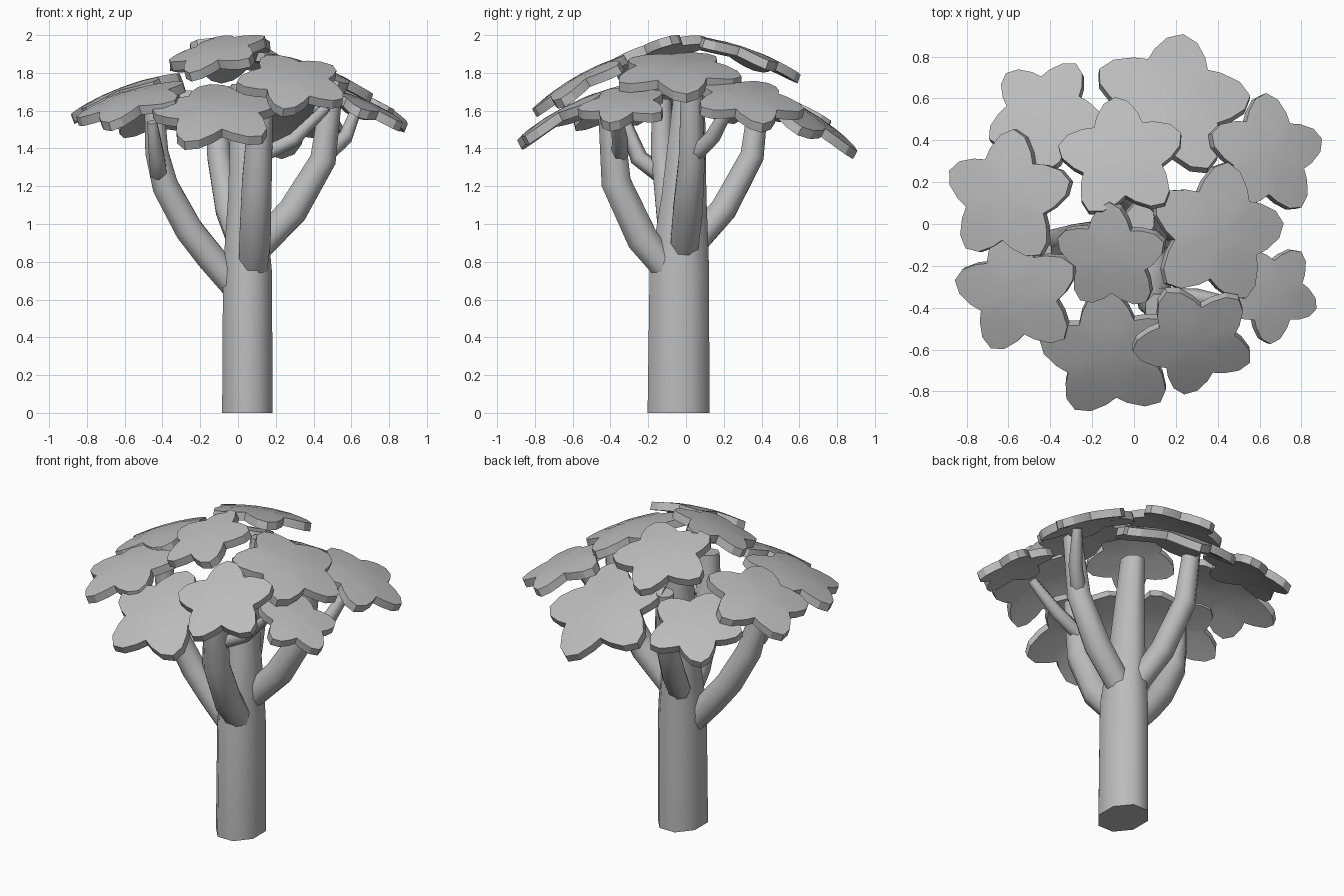
import bpy, bmesh, math
from mathutils import Vector, Matrix

if "Cube" in bpy.data.objects:
    bpy.data.objects.remove(bpy.data.objects["Cube"])

grey = bpy.data.materials.new("soft_grey")
grey.diffuse_color = (0.5, 0.5, 0.5, 1)
grey.use_nodes = True
grey.node_tree.nodes["Principled BSDF"].inputs["Base Color"].default_value = grey.diffuse_color


def finish(name, bm, angle):
    bmesh.ops.recalc_face_normals(bm, faces=bm.faces[:])
    mesh = bpy.data.meshes.new(name)
    bm.to_mesh(mesh)
    bm.free()
    mesh.materials.append(grey)
    ob = bpy.data.objects.new(name, mesh)
    bpy.context.collection.objects.link(ob)
    bpy.ops.object.select_all(action='DESELECT')
    ob.select_set(True)
    bpy.context.view_layer.objects.active = ob
    bpy.ops.object.shade_smooth_by_angle(angle=math.radians(angle))


def tube(name, path, sides=8, stretch=1.0):
    """Tapered limb through (x, y, z, radius) points with flat ends."""
    bm = bmesh.new()
    pts = [Vector(p[:3]) for p in path]
    rings = []
    for i, p in enumerate(pts):
        t = pts[min(i + 1, len(pts) - 1)] - pts[max(i - 1, 0)]
        if p.z == 0:
            t = Vector((0, 0, 1))
        q = Vector((0, 0, 1)).rotation_difference(t.normalized())
        ring = []
        for k in range(sides):
            a = math.tau * (k + 0.5) / sides
            off = Vector((math.cos(a), math.sin(a) * stretch, 0)) * path[i][3]
            ring.append(bm.verts.new(p + q @ off))
        rings.append(ring)
    for a, b in zip(rings, rings[1:]):
        for k in range(sides):
            n = (k + 1) % sides
            bm.faces.new((a[k], a[n], b[n], b[k]))
    bm.faces.new(rings[0])
    bm.faces.new(rings[-1])
    finish(name, bm, 65)


# Half-lobe outline: (degrees from the notch, share of the radius)
LOBE = [(0, .64), (11, .76), (24, .92), (36, 1.0), (48, .92), (61, .76)]


def leaf(name, centre, radius, turn, slope, thick=0.05):
    """Slightly domed five-lobed star plate, tilted to a slope."""
    bm = bmesh.new()
    normal = Vector((-slope[0], -slope[1], 1)).normalized()
    q = Vector((0, 0, 1)).rotation_difference(normal)
    outline = [(math.radians(turn - 36 + 72 * i + d), f * radius)
               for i in range(5) for d, f in LOBE]
    count = len(outline)

    def layer(drop):
        rings = []
        for s in (0.5, 1.0):
            rings.append([bm.verts.new((r * s * math.cos(a), r * s * math.sin(a),
                          0.025 - drop - 0.38 * (r * s) ** 2)) for a, r in outline])
        mid = bm.verts.new((0, 0, 0.025 - drop))
        for k in range(count):
            n = (k + 1) % count
            bm.faces.new((mid, rings[0][k], rings[0][n]))
            bm.faces.new((rings[0][k], rings[1][k], rings[1][n], rings[0][n]))
        return rings[1]

    top, under = layer(0), layer(thick)
    for k in range(count):
        n = (k + 1) % count
        bm.faces.new((top[k], top[n], under[n], under[k]))
    bm.transform(Matrix.Translation(centre) @ q.to_matrix().to_4x4())
    finish(name, bm, 30)


# Trunk
tube("trunk", [(.05, -.04, 0, .145), (.05, -.035, .75, .14),
               (.045, -.01, 1.15, .105), (.03, .02, 1.74, .07)], stretch=1.22)

# Main branches
tube("left_branch", [(-.01, -.05, .66, .075), (-.15, -.06, .83, .082), (-.26, -.075, .97, .08),
                     (-.385, -.1, 1.2, .075), (-.43, -.125, 1.38, .066), (-.445, -.13, 1.66, .055)])
tube("front_branch", [(.08, -.1, .76, .08), (.09, -.23, .92, .09), (.1, -.37, 1.22, .085),
                      (.12, -.4, 1.6, .07)])
tube("right_branch", [(.1, -.01, .87, .08), (.29, .01, 1.07, .085), (.45, .03, 1.34, .075),
                      (.5, .03, 1.72, .06)])
tube("back_branch", [(.02, .03, .88, .07), (-.05, .2, 1.08, .075), (-.1, .35, 1.36, .068),
                     (-.12, .39, 1.7, .055)])

# Twigs
tube("left_twig", [(-.42, -.14, 1.27, .05), (-.43, -.25, 1.35, .048), (-.455, -.32, 1.54, .03)], 6)
tube("front_twig", [(.12, -.35, 1.36, .045), (.3, -.35, 1.45, .042), (.47, -.38, 1.62, .03)], 6)
tube("right_twig", [(.46, .04, 1.36, .045), (.57, .14, 1.46, .042), (.64, .24, 1.64, .03)], 6)

# Leaves: centre, radius, turn, slope in x and y
LEAVES = [
    ((-.43, .53, 1.62), .29, 60, (.2, -.4)),
    ((.18, .59, 1.60), .385, 8, (-.1, -.54)),
    ((-.06, .32, 1.905), .31, 24, (.05, -.35)),
    ((.64, .33, 1.66), .30, 17, (-.42, -.15)),
    ((.40, -.045, 1.82), .345, 8, (-.35, 0)),
    ((-.61, .13, 1.70), .325, 13, (.38, -.03)),
    ((-.11, -.16, 1.91), .275, 18, (.26, .33)),
    ((-.56, -.33, 1.655), .315, 27, (.3, .25)),
    ((-.11, -.63, 1.60), .35, 24, (.03, .52)),
    ((.29, -.56, 1.76), .30, 46, (-.1, .57)),
    ((.66, -.33, 1.63), .245, 53, (-.42, .1)),
]
for i, args in enumerate(LEAVES):
    leaf(f"leaf_{i + 1}", *args)
